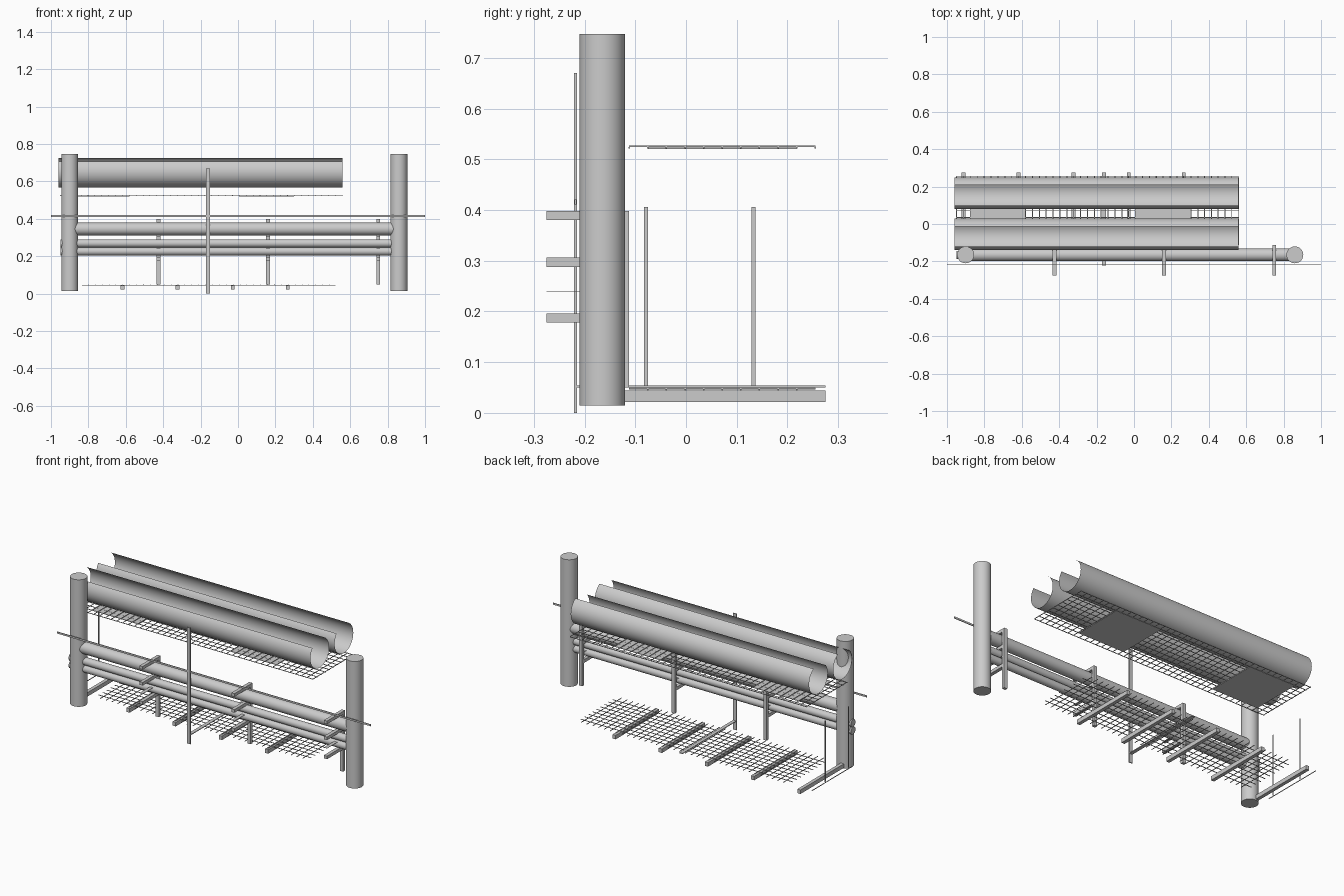
import bpy, bmesh, math
from mathutils import Matrix, Vector

if "Cube" in bpy.data.objects:
    bpy.data.objects.remove(bpy.data.objects["Cube"])

grey = bpy.data.materials.new("plain_grey")
grey.use_nodes = True
grey.diffuse_color = (0.6, 0.6, 0.6, 1)
grey.node_tree.nodes["Principled BSDF"].inputs["Base Color"].default_value = (0.6, 0.6, 0.6, 1)


def finish(name, bm, smooth=False):
    me = bpy.data.meshes.new(name)
    bm.to_mesh(me)
    bm.free()
    me.materials.append(grey)
    ob = bpy.data.objects.new(name, me)
    bpy.context.scene.collection.objects.link(ob)
    if smooth:
        bpy.ops.object.select_all(action='DESELECT')
        ob.select_set(True)
        bpy.context.view_layer.objects.active = ob
        bpy.ops.object.shade_smooth_by_angle(angle=math.radians(40))
    return ob


def boxes(name, ranges):
    """One object from boxes given as (x0, x1, y0, y1, z0, z1)."""
    bm = bmesh.new()
    for x0, x1, y0, y1, z0, z1 in ranges:
        m = (Matrix.Translation(((x0 + x1) / 2, (y0 + y1) / 2, (z0 + z1) / 2))
             @ Matrix.Diagonal((x1 - x0, y1 - y0, z1 - z0, 1)))
        bmesh.ops.create_cube(bm, size=1, matrix=m)
    return finish(name, bm)


def rod(name, a, b, r):
    """Capped cylinder from point a to point b."""
    a, b = Vector(a), Vector(b)
    d = b - a
    m = Matrix.Translation((a + b) / 2) @ d.to_track_quat('Z', 'Y').to_matrix().to_4x4()
    bm = bmesh.new()
    bmesh.ops.create_cone(bm, cap_ends=True, segments=40, radius1=r, radius2=r,
                          depth=d.length, matrix=m)
    return finish(name, bm, True)


def trough(name, yc, zc, r, x0, x1, a0, a1, n=36):
    """Open-topped sheet, swept along x."""
    bm = bmesh.new()
    rows = []
    for i in range(n + 1):
        a = math.radians(a0 + (a1 - a0) * i / n)
        y, z = yc + r * math.cos(a), zc + r * math.sin(a)
        rows.append((bm.verts.new((x0, y, z)), bm.verts.new((x1, y, z))))
    for p, q in zip(rows, rows[1:]):
        bm.faces.new((p[0], p[1], q[1], q[0]))
    bmesh.ops.recalc_face_normals(bm, faces=bm.faces)
    return finish(name, bm, True)


def grid(name, x0, x1, y0, y1, ys, xs, z, w=0.0015):
    """Wire grid: long wires below, cross wires on top."""
    wires = [(x0, x1, y - w, y + w, z, z + 0.003) for y in ys]
    wires += [(x - w, x + w, y0, y1, z + 0.003, z + 0.006) for x in xs]
    return boxes(name, wires)


# End posts
for side, x in (("right", -0.90), ("left", 0.86)):
    rod(side + "_post", (x, -0.165, 0.015), (x, -0.165, 0.747), 0.045)

# Rails between the posts
rod("top_rail", (-0.90, -0.165, 0.346), (0.86, -0.165, 0.346), 0.034)
rod("middle_rail", (-0.95, -0.165, 0.269), (0.85, -0.165, 0.269), 0.0215)
rod("lower_rail", (-0.95, -0.165, 0.226), (0.85, -0.165, 0.226), 0.0215)

# Uprights behind the rails, with pegs passing forward over and under them
for i, x in enumerate((-0.425, 0.16, 0.75)):
    parts = [(x - 0.01, x + 0.01, -0.128, -0.112, 0.05, 0.398)]
    parts += [(x - 0.01, x + 0.01, -0.275, -0.112, z, z + 0.018) for z in (0.38, 0.288, 0.178)]
    parts.append((x - 0.01, x + 0.01, -0.275, -0.112, 0.2395, 0.2405))
    boxes(f"rail_bracket_{i + 1}", parts)

# Long strip, upright stake and its flat foot
boxes("long_strip", [(-1, 1, -0.22, -0.216, 0.411, 0.421)])
boxes("stake", [(-0.17, -0.15, -0.221, -0.215, 0, 0.67)])
boxes("stake_foot", [(-0.17, -0.15, -0.215, 0.275, 0.050, 0.054)])

# Sleepers on the ground
for i in range(5):
    x = -0.912 + 0.2945 * i
    boxes(f"sleeper_{i + 1}", [(x - 0.01, x + 0.01, -0.12, 0.275, 0.021, 0.044)])

# Open troughs
for side, y in (("front", -0.055), ("back", 0.165)):
    trough(side + "_trough", y, 0.653, 0.085, -0.96, 0.56, 60, -219)

# Wire grids
step = 0.0367
rows = [-0.112 + step * i for i in range(11)]
grid("upper_grid", -0.95, 0.56, -0.112, 0.255, rows,
     [-0.949 + 1.508 * i / 41 for i in range(42)], 0.521)
grid("lower_grid", -0.835, 0.52, -0.112, 0.255, rows[1:-1],
     [-0.80 + 1.29 * i / 35 for i in range(36)], 0.044)

# Thin plates under the upper grid
for i, (x0, x1) in enumerate(((-0.875, -0.58), (0.005, 0.30))):
    boxes(f"grid_plate_{i + 1}", [(x0, x1, -0.075, 0.218, 0.5205, 0.5235)])

# Thin frame at the far end
boxes("end_frame", [(-0.982, -0.980, -0.112, 0.255, 0.046, 0.050),
                    (-0.982, -0.980, -0.083, -0.075, 0.054, 0.406),
                    (-0.982, -0.980, 0.129, 0.137, 0.054, 0.406)])
